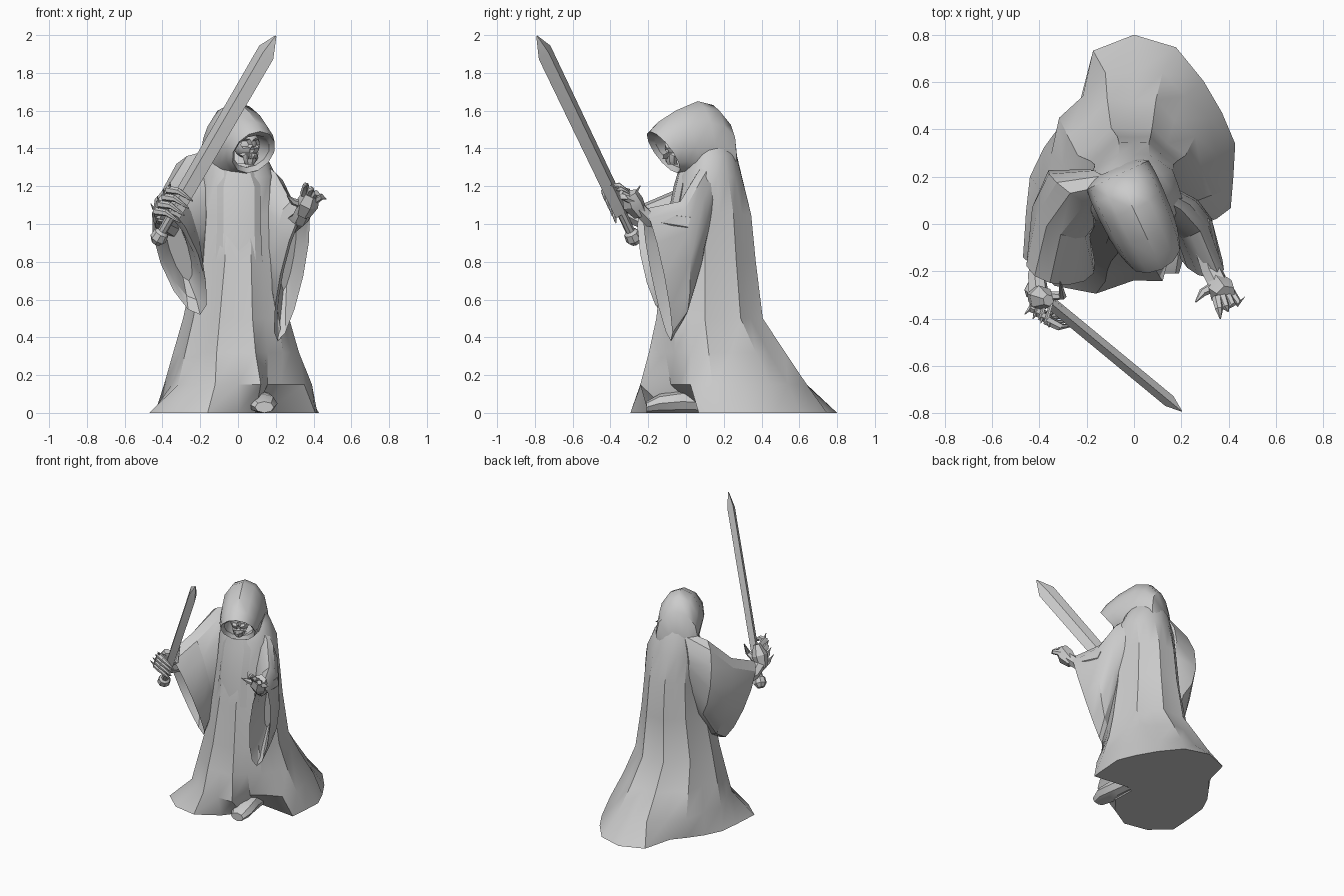
import bpy, bmesh, math
from mathutils import Vector as V, Matrix

cube = bpy.data.objects.get("Cube")
if cube:
    bpy.data.objects.remove(cube)

grey = bpy.data.materials.new("stone grey")
grey.use_nodes = True
COLOUR = (0.6, 0.6, 0.6, 1)
grey.diffuse_color = COLOUR
grey.node_tree.nodes["Principled BSDF"].inputs["Base Color"].default_value = COLOUR


def finish(bm, name, angle=35):
    bmesh.ops.recalc_face_normals(bm, faces=bm.faces)
    mesh = bpy.data.meshes.new(name)
    bm.to_mesh(mesh)
    bm.free()
    mesh.materials.append(grey)
    obj = bpy.data.objects.new(name, mesh)
    bpy.context.collection.objects.link(obj)
    bpy.ops.object.select_all(action='DESELECT')
    obj.select_set(True)
    bpy.context.view_layer.objects.active = obj
    bpy.ops.object.shade_smooth_by_angle(angle=math.radians(angle))


def skin(bm, rings):
    """Join rings of points into a closed skin with capped ends."""
    loops = [[bm.verts.new(p) for p in r] for r in rings]
    n = len(loops[0])
    for a, b in zip(loops, loops[1:]):
        for i in range(n):
            j = (i + 1) % n
            bm.faces.new((a[i], a[j], b[j], b[i]))
    bm.faces.new(loops[0])
    bm.faces.new(loops[-1])


def loft(bm, stations, axis, n=10):
    """Each station is top point, bottom point and half width across the axis."""
    rings = []
    for top, bottom, half in stations:
        top, bottom = V(top), V(bottom)
        mid, up = (top + bottom) / 2, (top - bottom) / 2
        side = up.cross(V(axis)).normalized() * half
        rings.append([mid + up * math.cos(math.tau * k / n) + side * math.sin(math.tau * k / n)
                      for k in range(n)])
    skin(bm, rings)


def rod(bm, points, radii, n=6):
    points = [V(p) for p in points]
    axis = points[-1] - points[0]
    up = axis.orthogonal().normalized()
    loft(bm, [(p + up * r, p - up * r, r) for p, r in zip(points, radii)], axis, n)


def turn_head(bm):
    bmesh.ops.rotate(bm, verts=bm.verts, cent=(HEAD, .08, 0),
                     matrix=Matrix.Rotation(math.radians(25), 3, 'Z'))


# Robe: spreading hem with a gap for the foot, then narrowing folded rings
hem = [.42, .45, .46, .5, .575, .6, .56, .39, .38, .4,
       .44, .48, .58, .57, .52, .4, .3, .15, .17, .43]
GAP = (17, 18)
turn = [math.tau * k / len(hem) for k in range(len(hem))]
rings = [[(r * math.cos(a), .2 + r * math.sin(a), 0) for r, a in zip(hem, turn)]]
# height, centre x, centre y, half width, front depth, back depth, fold, pull at the gap
for z, cx, cy, w, front, back, fold, pull in [
        (.15, 0, .14, .38, .39, .51, .03, .72), (.32, -.01, .12, .32, .32, .41, .04, .92),
        (.5, -.01, .1, .27, .26, .31, .04, 1), (.8, 0, .1, .22, .23, .275, .03, 1),
        (1.05, 0, .1, .2, .18, .25, .03, 1), (1.25, 0, .11, .2, .15, .19, .02, 1),
        (1.36, -.01, .12, .16, .11, .15, 0, 1), (1.44, -.02, .12, .11, .08, .115, 0, 1)]:
    ring = []
    for k, a in enumerate(turn):
        f = (1 + fold * (-1) ** k) * (pull if k in GAP else 1)
        depth = back if math.sin(a) > 0 else front
        ring.append((cx + w * f * math.cos(a), cy + depth * f * math.sin(a), z))
    rings.append(ring)
bm = bmesh.new()
skin(bm, rings)
finish(bm, "robe")

# Front panel hanging from the collar
bm = bmesh.new()
loft(bm, [((.07, .0, 1.32), (-.07, .0, 1.32), .03),
          ((.12, -.02, 1.2), (-.11, -.02, 1.2), .045),
          ((.12, -.06, 1), (-.11, -.06, 1), .045),
          ((.13, -.085, .8), (-.12, -.085, .8), .03)], (0, 0, -1), 8)
finish(bm, "front_panel", 25)

# Hood, turned slightly, with a hollow front opening
HEAD = -.01
bm = bmesh.new()
loft(bm, [((HEAD, y1, z1), (HEAD, y2, z2), w) for y1, z1, y2, z2, w in [
    (.25, 1.4, .25, 1.22, .1), (.22, 1.55, .22, 1.18, .145),
    (.15, 1.63, .18, 1.18, .15), (.06, 1.65, .12, 1.2, .15),
    (-.07, 1.6, .04, 1.23, .145), (-.17, 1.54, -.01, 1.26, .135),
    (-.22, 1.49, -.06, 1.27, .12), (-.18, 1.47, -.05, 1.3, .1),
    (.03, 1.5, .06, 1.3, .1)]], (0, -1, 0), 12)
turn_head(bm)
finish(bm, "hood")

# Skull with sunken sockets and a nose hollow
bm = bmesh.new()
bmesh.ops.create_icosphere(bm, subdivisions=4, radius=1)
for v in bm.verts:
    v.co = V((HEAD + v.co.x * .068, -.05 + v.co.y * .08, 1.42 + v.co.z * .072))
    for x, z, r in [(-.027, 1.425, .022), (.027, 1.425, .022), (0, 1.392, .012)]:
        if v.co.y < -.07 and math.hypot(v.co.x - HEAD - x, v.co.z - z) < r:
            v.co.y += .03
turn_head(bm)
finish(bm, "skull", 30)

# Jaw with a row of teeth
bm = bmesh.new()
loft(bm, [((HEAD, y, z1), (HEAD, y + .06, z2), w) for y, z1, z2, w in [
    (-.09, 1.385, 1.36, .055), (-.128, 1.375, 1.345, .045),
    (-.125, 1.335, 1.325, .035), (-.115, 1.315, 1.315, .022)]], (0, 0, -1), 8)
for i in range(6):
    x = HEAD - .025 + i * .01
    rod(bm, [(x, -.124, 1.37), (x, -.13, 1.345)], [.005, .003], 4)
turn_head(bm)
finish(bm, "jaw_and_teeth", 30)

# Wide hanging sleeves, open at the wrist
left = [((.08, .13, 1.37), (.1, .11, 1), .08),
        ((.2, .06, 1.27), (.19, .06, .75), .085),
        ((.28, -.03, 1.12), (.23, -.01, .5), .085),
        ((.36, -.22, 1.08), (.21, -.08, .38), .07),
        ((.35, -.18, 1.04), (.22, -.05, .46), .05),
        ((.3, -.03, 1.02), (.24, .0, .65), .03)]
right = [((-.08, .17, 1.41), (-.1, .15, 1), .12),
         ((-.27, .13, 1.36), (-.21, .15, .8), .15),
         ((-.37, -.01, 1.2), (-.25, .05, .62), .13),
         ((-.42, -.22, 1.11), (-.2, -.12, .52), .125),
         ((-.41, -.18, 1.06), (-.22, -.09, .6), .1),
         ((-.37, -.03, 1.05), (-.26, .02, .7), .06)]
for name, stations, axis in [("left_sleeve", left, (.35, -.6, 0)),
                             ("right_sleeve", right, (-.4, -.55, 0))]:
    bm = bmesh.new()
    loft(bm, stations, axis, 12)
    finish(bm, name, 30)

# Sword: ridged diamond blade, grip and pommel
start, tip = V((-.43, -.27, .91)), V((.2, -.79, 1.995))
along = (tip - start).normalized()
flat = V((-along.x, -along.y, (along.x ** 2 + along.y ** 2) / along.z)).normalized()


def on_sword(t):
    return start.lerp(tip, t)


bm = bmesh.new()
loft(bm, [(on_sword(t) + flat * w, on_sword(t) - flat * w, h)
          for t, w, h in [(.14, .055, .027), (.92, .06, .027), (1, .005, .003)]], along, 4)
finish(bm, "sword_blade", 20)
bm = bmesh.new()
rod(bm, [on_sword(t) for t in (-.01, .01, .04, .05, .2)], [.025, .045, .04, .025, .025], 8)
finish(bm, "sword_grip")

# Right arm and hand, fingers curled around the grip
grip = on_sword(.14)
bm = bmesh.new()
rod(bm, [(-.35, .0, .98), (-.41, -.22, 1.01), grip + V((-.06, .04, -.01))], [.05, .04, .045])
rod(bm, [grip + V((-.08, .04, -.03)), grip + V((-.05, .03, .05)), grip + V((-.02, .02, .12))],
    [.035, .055, .025])
for i in range(4):
    c = on_sword(.1 + i * .035)
    rod(bm, [c + V((-.05, .04, 0)), c + V((-.07, -.03, .05)),
             c + V((-.01, -.06, .04)), c + V((.06, -.05, -.01))], [.022, .022, .018, .005])
    rod(bm, [c + V((-.06, -.02, .03)), c + V((-.095 + i * .012, -.06, .09))], [.015, .002], 5)
rod(bm, [grip + V((-.03, .04, 0)), grip + V((.04, .04, .05)), grip + V((.03, .1, .14))],
    [.022, .018, .003])
finish(bm, "right_hand", 30)

# Left arm and open hand with clawed fingers
bm = bmesh.new()
rod(bm, [(.28, .0, 1.0), (.33, -.2, 1.03), (.36, -.26, 1.09)], [.055, .045, .045])
rod(bm, [(.345, -.24, 1.05), (.37, -.28, 1.11), (.39, -.3, 1.16)], [.04, .06, .045])
for i in range(4):
    x, y, z = .35 + i * .02, -.31 + i * .008, 1.16 - i * .012
    rod(bm, [(x, y, z), (x + .01 + i * .008, y - .05, z + .045 - i * .008),
             (x + .015 + i * .014, y - .09 + i * .022, z + .045 - i * .012)], [.022, .017, .003])
rod(bm, [(.35, -.26, 1.1), (.29, -.29, 1.12), (.26, -.33, 1.15)], [.025, .018, .003])
finish(bm, "left_hand", 30)

# Boot stepping out from under the hem
bm = bmesh.new()
loft(bm, [((.1, .2, .1), (.1, .2, 0), .05), ((.12, -.02, .12), (.12, -.02, 0), .065),
          ((.13, -.14, .1), (.13, -.14, 0), .08), ((.14, -.21, .06), (.14, -.21, 0), .05)],
     (0, -1, 0), 8)
finish(bm, "boot", 30)
